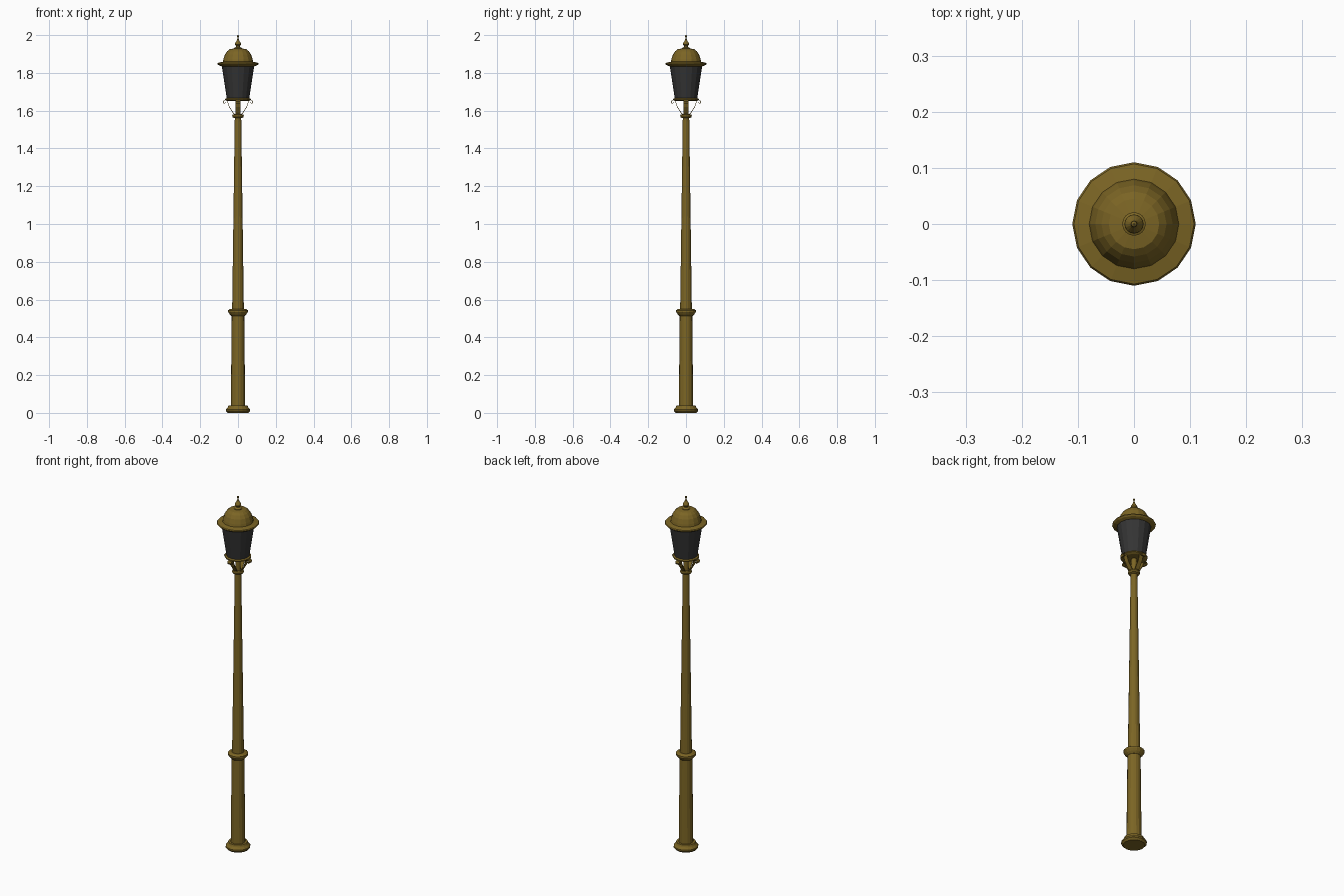
import bpy, bmesh, math
from mathutils import Matrix

if "Cube" in bpy.data.objects:
    bpy.data.objects.remove(bpy.data.objects["Cube"])

SIDES = 16


def material(name, colour):
    m = bpy.data.materials.new(name)
    m.diffuse_color = (*colour, 1)
    m.use_nodes = True
    m.node_tree.nodes["Principled BSDF"].inputs["Base Color"].default_value = m.diffuse_color
    return m


bronze = material("bronze", (0.2, 0.13, 0.018))
dark_glass = material("dark_glass", (0.035, 0.035, 0.035))


def add_object(name, bm, mat):
    mesh = bpy.data.meshes.new(name)
    bm.to_mesh(mesh)
    bm.free()
    mesh.materials.append(mat)
    ob = bpy.data.objects.new(name, mesh)
    bpy.context.collection.objects.link(ob)
    return ob


def lathe(name, profile, mat=bronze):
    """Spin a closed-ended (radius, z) profile around the z axis."""
    bm = bmesh.new()
    pts = [(0, profile[0][1])] + profile + [(0, profile[-1][1])]
    verts = [bm.verts.new((r, 0, z)) for r, z in pts]
    edges = [bm.edges.new(p) for p in zip(verts, verts[1:])]
    bmesh.ops.spin(bm, geom=verts + edges, cent=(0, 0, 0), axis=(0, 0, 1),
                   angle=math.tau, steps=SIDES, use_duplicate=False)
    bmesh.ops.remove_doubles(bm, verts=bm.verts, dist=1e-5)
    bmesh.ops.recalc_face_normals(bm, faces=bm.faces)
    return add_object(name, bm, mat)


# Post, from the ground up
lathe("base_foot", [(0.055, 0), (0.064, 0.01), (0.064, 0.018), (0.054, 0.03),
                    (0.05, 0.04), (0.036, 0.04)])
lathe("lower_shaft", [(0.038, 0.035), (0.033, 0.525)])
lathe("middle_collar", [(0.034, 0.512), (0.044, 0.522), (0.053, 0.535),
                        (0.053, 0.543), (0.042, 0.55), (0.03, 0.55)])
lathe("upper_shaft", [(0.031, 0.545), (0.017, 1.565)])
lathe("top_collar", [(0.018, 1.56), (0.028, 1.564), (0.031, 1.572),
                     (0.028, 1.58), (0.016, 1.582)])
lathe("lantern_stem", [(0.014, 1.575), (0.014, 1.665)])

# Lantern
lathe("lantern_tray", [(0.055, 1.65), (0.068, 1.656), (0.068, 1.662), (0.06, 1.666)])
lathe("lantern_glass", [(0.059, 1.662), (0.087, 1.845)], dark_glass)
lathe("roof", [(0.088, 1.835), (0.103, 1.841), (0.11, 1.848), (0.107, 1.853),
               (0.08, 1.859), (0.077, 1.873), (0.069, 1.897), (0.058, 1.914),
               (0.045, 1.925), (0.022, 1.929)])
lathe("finial", [(0.021, 1.926), (0.021, 1.932), (0.01, 1.938), (0.01, 1.944),
                 (0.017, 1.95), (0.016, 1.956), (0.008, 1.969), (0.003, 1.982),
                 (0.003, 1.988), (0.006, 1.992), (0.005, 1.997), (0.001, 2.0)])

# Four scrolled strap brackets under the lantern
scroll = [(0.02, 1.582), (0.027, 1.59), (0.034, 1.602), (0.046, 1.62), (0.052, 1.638),
          (0.056, 1.65), (0.064, 1.657), (0.073, 1.656), (0.078, 1.648),
          (0.075, 1.64), (0.069, 1.64), (0.067, 1.646)]
for i in range(4):
    bm = bmesh.new()
    rows = [[bm.verts.new((r, y, z)) for y in (-0.012, 0.012)] for r, z in scroll]
    for a, b in zip(rows, rows[1:]):
        bm.faces.new((a[0], a[1], b[1], b[0]))
    bm.transform(Matrix.Rotation(i * math.pi / 2, 4, 'Z'))
    bracket = add_object(f"scroll_bracket_{i + 1}", bm, bronze)
    solid = bracket.modifiers.new("thickness", 'SOLIDIFY')
    solid.thickness = 0.003
    solid.offset = 0
